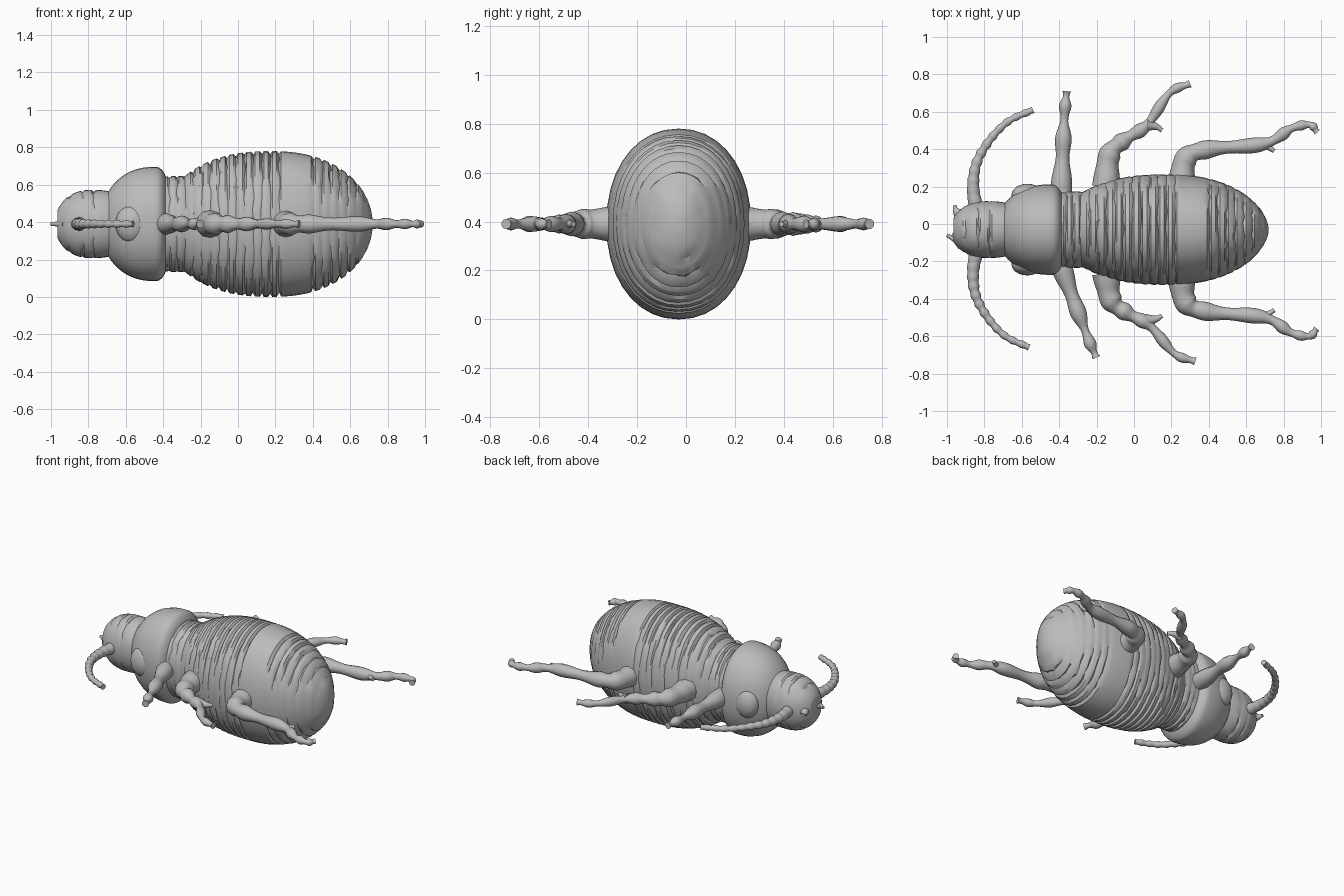
import bpy, bmesh, math, random
from mathutils import Vector

random.seed(4)
if "Cube" in bpy.data.objects:
    bpy.data.objects.remove(bpy.data.objects["Cube"], do_unlink=True)

MID = 0.39    # height of the body axis and of every limb
AXIS = -0.03  # y of the body axis

shade = (0.5, 0.5, 0.5, 1)
grey = bpy.data.materials.new("shell_grey")
grey.use_nodes = True
grey.diffuse_color = shade
grey.node_tree.nodes["Principled BSDF"].inputs["Base Color"].default_value = shade


def finish(name, bm, angle):
    bmesh.ops.recalc_face_normals(bm, faces=bm.faces)
    mesh = bpy.data.meshes.new(name)
    bm.to_mesh(mesh)
    bm.free()
    mesh.materials.append(grey)
    obj = bpy.data.objects.new(name, mesh)
    bpy.context.collection.objects.link(obj)
    bpy.ops.object.select_all(action="DESELECT")
    obj.select_set(True)
    bpy.context.view_layer.objects.active = obj
    bpy.ops.object.shade_smooth_by_angle(angle=math.radians(angle))


def loft(name, rings, angle):
    """Skin a list of rings and cap both ends."""
    bm = bmesh.new()
    loops = [[bm.verts.new(point) for point in ring] for ring in rings]
    count = len(loops[0])
    for a, b in zip(loops, loops[1:]):
        for i in range(count):
            j = (i + 1) % count
            bm.faces.new((a[i], a[j], b[j], b[i]))
    bm.faces.new(loops[0])
    bm.faces.new(loops[-1])
    finish(name, bm, angle)


def circle(sides):
    for i in range(sides):
        angle = math.tau * i / sides
        yield math.cos(angle), math.sin(angle)


def rounded(value):
    """Square off an ellipse slightly."""
    return math.copysign(abs(value) ** 0.94, value)


def hull(name, start, end, peak, front, back, width, height, grooves=(), steps=24):
    """Oval hull along x, widest at peak and falling away over the front and back lengths.
    Each groove is a ragged ring sunk into the shell, deepest above and below."""
    stations = []
    for i in range(steps + 1):
        x = start + (end - start) * (1 - math.cos(math.pi * i / steps)) / 2
        if all(abs(x - g) > 0.016 for g in grooves):
            stations.append((x, 0))
    for g in grooves:
        stations += [(g - 0.013, 0), (g, 1), (g + 0.01, 0)]
    rings = []
    for x, sunk in sorted(stations):
        reach = back if x > peak else front
        fall = 1 - (abs(x - peak) / reach) ** 2.3
        tall = height * fall ** 0.5
        wide = width * fall ** (0.57 if x > peak else 0.5)
        ring = []
        for c, s in circle(36):
            cut = 1 - sunk * random.uniform(0.02, 0.09) * (0.25 + 0.75 * s * s)
            ring.append((x + sunk * random.uniform(-0.006, 0.005),
                         AXIS + wide * cut * rounded(c),
                         MID + tall * cut * rounded(s)))
        rings.append(ring)
    loft(name, rings, 32)


def smooth(points, steps=10):
    """Resample control points with a Catmull-Rom spline."""
    p = [Vector(q) for q in points]
    p = [2 * p[0] - p[1]] + p + [2 * p[-1] - p[-2]]
    path = []
    for a, b, c, d in zip(p, p[1:], p[2:], p[3:]):
        for s in range(steps):
            t = s / steps
            path.append(b + (c - a) * t / 2 + (a - 2.5 * b + 2 * c - d / 2) * t * t
                        + (1.5 * (b - c) + (d - a) / 2) * t ** 3)
    return path + [p[-2]]


def limb(name, points, root, tip, beads=0, swell=0.2):
    """Tube from root radius to tip radius, swollen into beads towards its end."""
    path = smooth(points)
    last = len(path) - 1
    rings = []
    for i, q in enumerate(path):
        t = i / last
        along = path[min(i + 1, last)] - path[max(i - 1, 0)]
        side = Vector((-along.y, along.x)).normalized()
        radius = tip + (root - tip) * (1 - t) ** 2
        radius *= 1 + swell * min(1, 2 * t) * math.sin(math.tau * beads * t)
        rings.append([(q.x + side.x * radius * c, q.y + side.y * radius * c, MID + radius * s)
                      for c, s in circle(12)])
    loft(name, rings, 50)


def limb_pair(name, points, squeeze, shift, lean, **shape):
    """A limb on the back flank and its slightly re-posed twin on the front flank."""
    limb("back_" + name, points, **shape)
    twin = [(x + lean * (y - 0.2), -shift - squeeze * y) for x, y in points]
    limb("front_" + name, twin, **shape)


# Head, thorax, waist and abdomen
hull("head", -0.965, -0.66, -0.78, 0.2, 0.25, 0.152, 0.183, (-0.9, -0.83, -0.77))
hull("thorax", -0.71, -0.37, -0.44, 0.3, 0.09, 0.242, 0.306)
hull("waist", -0.42, -0.2, -0.32, 0.3, 0.3, 0.205, 0.258, (-0.365, -0.325, -0.28, -0.24))
seams = [0.046 * i - 0.24 for i in range(21) if i not in (11, 12, 13)]
hull("abdomen", -0.3, 0.719, 0.17, 0.58, 0.55, 0.296, 0.39, seams, 40)

# Oval plates on the flanks of the thorax
for flank, sign in (("left", 1), ("right", -1)):
    bm = bmesh.new()
    bmesh.ops.create_uvsphere(bm, u_segments=24, v_segments=14, radius=0.1)
    bmesh.ops.scale(bm, vec=(0.85, 0.6, 1), verts=bm.verts)
    bmesh.ops.translate(bm, vec=(-0.57, AXIS + sign * 0.185, MID), verts=bm.verts)
    finish(flank + "_flank_plate", bm, 35)

# Mouthparts
limb("back_mandible", [(-0.92, 0.04), (-0.95, 0.07), (-0.96, 0.1)], 0.05, 0.01)
limb("front_mandible", [(-0.92, -0.1), (-0.96, -0.08), (-1, -0.06)], 0.04, 0.01)
limb("palp", [(-0.92, -0.04), (-0.96, -0.07), (-0.95, -0.1)], 0.04, 0.01)

# Antennae
limb_pair("antenna", [(-0.84, 0.06), (-0.86, 0.2), (-0.84, 0.33), (-0.77, 0.45),
                      (-0.67, 0.55), (-0.54, 0.61)], 1, 0.05, -0.05,
          root=0.04, tip=0.018, beads=13, swell=0.15)

# Legs, three on each flank
limb_pair("fore_leg", [(-0.39, 0.15), (-0.38, 0.4), (-0.37, 0.6), (-0.36, 0.71)],
          0.95, 0.04, 0.31, root=0.06, tip=0.023, beads=3, swell=0.3)
limb_pair("mid_leg", [(-0.15, 0.2), (-0.13, 0.37), (-0.05, 0.45), (0.07, 0.53),
                      (0.19, 0.7), (0.3, 0.75)], 0.86, 0.09, 0.05,
          root=0.075, tip=0.021, beads=6)
limb_pair("hind_leg", [(0.25, 0.2), (0.28, 0.35), (0.4, 0.4), (0.7, 0.43),
                       (0.84, 0.51), (0.94, 0.53), (0.98, 0.49)], 1, 0.07, -0.01,
          root=0.075, tip=0.019, beads=7)

# Spurs at the shin ends
limb_pair("mid_spur", [(0.07, 0.53), (0.12, 0.52), (0.15, 0.5)], 0.86, 0.06, 0,
          root=0.035, tip=0.012)
limb_pair("hind_spur", [(0.69, 0.43), (0.72, 0.41), (0.75, 0.39)], 1, 0.07, 0,
          root=0.03, tip=0.012)
